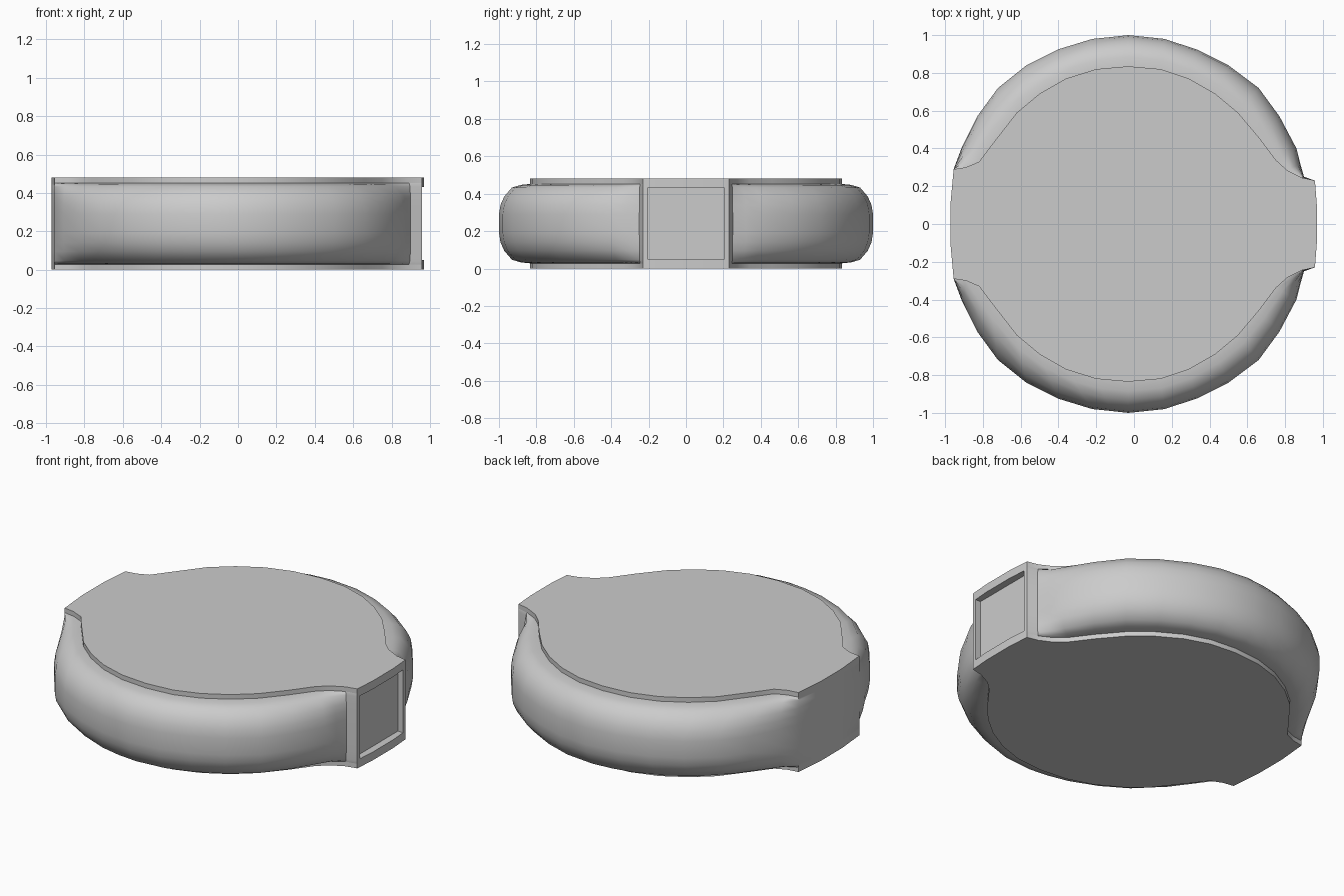
import bpy
import bmesh

cube = bpy.data.objects.get("Cube")
if cube:
    bpy.data.objects.remove(cube, do_unlink=True)

grey = bpy.data.materials.new("plain grey")
grey.use_nodes = True
colour = (0.6, 0.6, 0.6, 1)
grey.diffuse_color = colour
grey.node_tree.nodes["Principled BSDF"].inputs["Base Color"].default_value = colour

# Half outlines from the flat end (-x) to the mouth (+x): cover plate and bulging rim
plate_half = [(-.972, .10), (-.955, .29), (-.89, .30), (-.82, .33), (-.76, .41), (-.62, .59),
              (-.50, .69), (-.36, .77), (-.20, .82), (-.03, .835), (.14, .82), (.29, .77),
              (.43, .69), (.55, .59), (.66, .46), (.75, .34), (.81, .285), (.89, .245),
              (.958, .23), (.968, .10)]
rim_half = [(-.972, .10), (-.955, .29), (-.91, .41), (-.83, .57), (-.72, .72), (-.57, .84),
            (-.40, .925), (-.22, .98), (-.12, .99), (-.03, 1.0), (.16, .98), (.33, .925),
            (.50, .84), (.66, .72), (.77, .57), (.86, .40), (.88, .32), (.90, .25),
            (.958, .23), (.968, .10)]


def closed(half):
    return half + [(x, -y) for x, y in reversed(half)]


plate_line, rim_line = closed(plate_half), closed(rim_half)


def loft(name, rows):
    """Stack outlines: each row is (bulge amount, height)."""
    bm = bmesh.new()
    rings = []
    for t, z in rows:
        rings.append([bm.verts.new((p[0] + (r[0] - p[0]) * t, p[1] + (r[1] - p[1]) * t, z))
                      for p, r in zip(plate_line, rim_line)])
    n = len(plate_line)
    for low, high in zip(rings, rings[1:]):
        for i in range(n):
            j = (i + 1) % n
            bm.faces.new((low[i], low[j], high[j], high[i]))
    bm.faces.new(rings[0])
    bm.faces.new(rings[-1])
    bmesh.ops.recalc_face_normals(bm, faces=bm.faces)
    mesh = bpy.data.meshes.new(name)
    bm.to_mesh(mesh)
    bm.free()
    mesh.materials.append(grey)
    obj = bpy.data.objects.new(name, mesh)
    bpy.context.collection.objects.link(obj)
    return obj


def activate(obj):
    bpy.ops.object.select_all(action="DESELECT")
    obj.select_set(True)
    bpy.context.view_layer.objects.active = obj


# Rounded body, symmetrical above and below its middle
mid = .24
upper = [(1, .05), (.95, .10), (.83, .145), (.58, .193), (.3, .207), (0, .212)]
rows = [(t, mid - h) for t, h in reversed(upper)] + [(t, mid + h) for t, h in upper]
body = loft("body", rows)

# Shallow rectangular recess in the mouth
bpy.ops.mesh.primitive_cube_add(size=1, location=(1.02, 0, mid))
cutter = bpy.context.object
cutter.name = "mouth_cutter"
cutter.scale = (.19, .41, .38)
cutter.data.materials.append(grey)
cut = body.modifiers.new("mouth recess", "BOOLEAN")
cut.operation = "DIFFERENCE"
cut.solver = "EXACT"
cut.object = cutter
activate(body)
bpy.ops.object.modifier_apply(modifier=cut.name)
bpy.data.objects.remove(cutter, do_unlink=True)

# Flat cover plates
parts = [body, loft("bottom_plate", [(0, 0), (0, .03)]), loft("top_plate", [(0, .45), (0, .48)])]
for part in parts:
    activate(part)
    bpy.ops.object.shade_smooth_by_angle(angle=.7)
